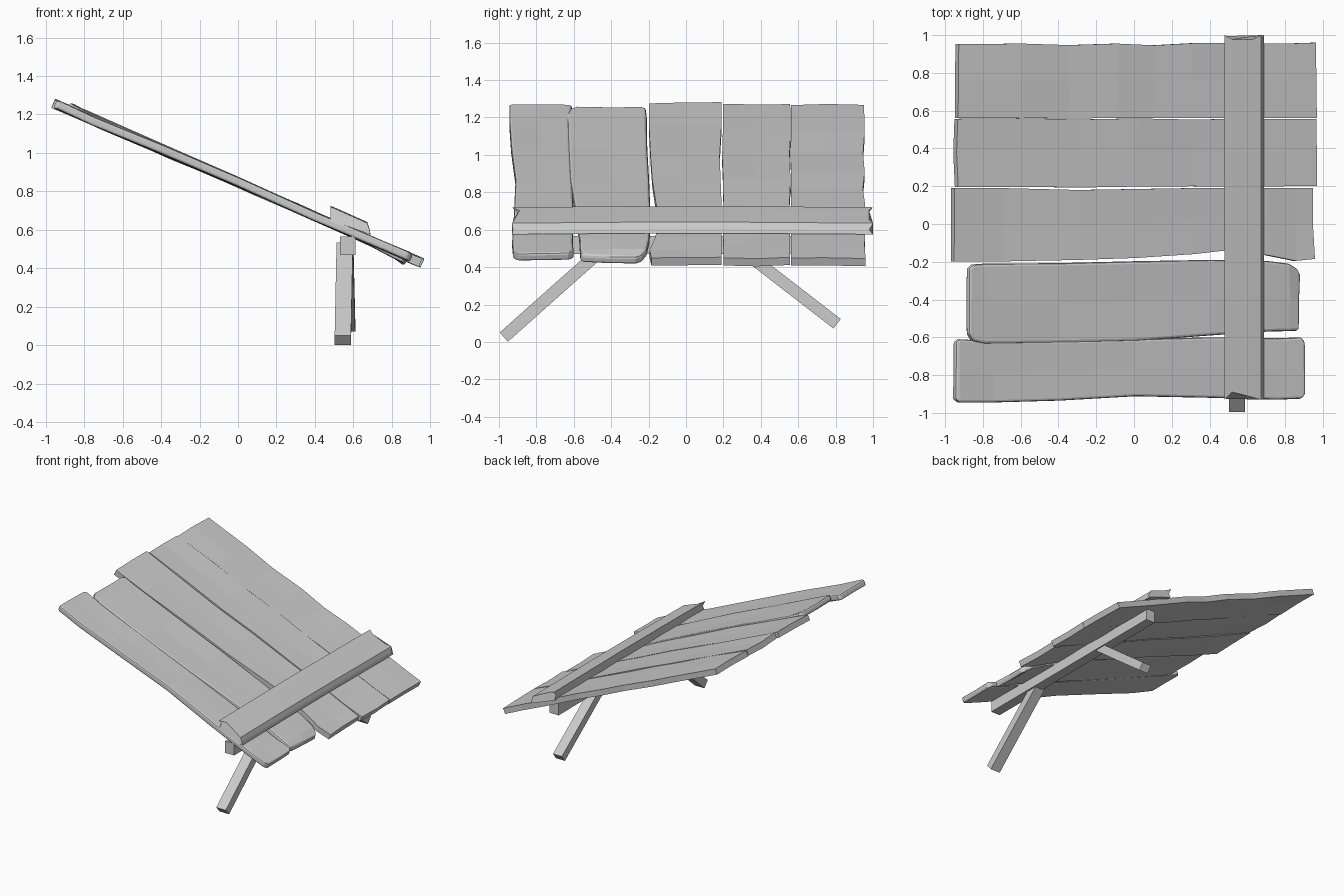
import bpy, bmesh, math, random
from mathutils import Vector, Matrix

if "Cube" in bpy.data.objects:
    bpy.data.objects.remove(bpy.data.objects["Cube"])

random.seed(4)
TILT = math.radians(23.4)
THICK = 0.045
# slope frame: local x runs down the slope, origin at the middle of the deck
DECK = Matrix.Translation((0, 0, 0.842)) @ Matrix.Rotation(TILT, 4, 'Y')


def loft(name, rings):
    """Closed solid through a row of rings with equal point counts."""
    bm = bmesh.new()
    vs = [[bm.verts.new(p) for p in r] for r in rings]
    n = len(vs[0])
    for a, b in zip(vs, vs[1:]):
        for i in range(n):
            j = (i + 1) % n
            bm.faces.new((a[i], a[j], b[j], b[i]))
    bm.faces.new(vs[0])
    bm.faces.new(vs[-1])
    bmesh.ops.recalc_face_normals(bm, faces=bm.faces)
    me = bpy.data.meshes.new(name)
    bm.to_mesh(me)
    bm.free()
    ob = bpy.data.objects.new(name, me)
    bpy.context.collection.objects.link(ob)
    return ob


def plank(name, stations, bevel=0):
    """stations: (x, y_low, y_high, lift) along the plank."""
    rings = []
    for i, (x, y0, y1, lift) in enumerate(stations):
        ring = []
        skew = 0.006 if i in (0, len(stations) - 1) else 0
        # three columns across, top and bottom
        cols = [(y, lift + random.uniform(-.004, .004), random.uniform(-skew, skew))
                for y in (y0, (y0 + y1) / 2, y1)]
        top = [(x / math.cos(TILT) + d, y, THICK / 2 + z) for y, z, d in cols]
        bot = [(x / math.cos(TILT) + d, y, -THICK / 2 + z) for y, z, d in cols]
        rings.append([DECK @ Vector(p) for p in top + bot[::-1]])
    ob = loft(name, rings)
    if bevel:
        m = ob.modifiers.new("worn_edges", 'BEVEL')
        m.width, m.segments, m.limit_method = bevel, 2, 'ANGLE'
        m.angle_limit = math.radians(40)
    return ob


def bar(name, a, b, wide, deep):
    """Square-ended bar from a to b; wide across x, deep in the yz plane."""
    a, b = Vector(a), Vector(b)
    d = (b - a).normalized()
    side = d.cross(Vector((1, 0, 0))).normalized() * deep / 2
    wx = Vector((wide / 2, 0, 0))
    return loft(name, [[p - wx - side, p + wx - side, p + wx + side, p - wx + side]
                       for p in (a, b)])


# Five worn deck planks
plank("deck_plank_1", [(-.948, -.93, -.625, 0), (-.93, -.945, -.61, 0),
                       (-.75, -.945, -.62, 0), (-.4, -.935, -.62, .003),
                       (0, -.912, -.61, .004), (.4, -.92, -.60, 0),
                       (.75, -.93, -.605, 0), (.88, -.925, -.60, .003),
                       (.90, -.90, -.63, .003)], .012)
plank("deck_plank_2", [(-.885, -.58, -.235, .014), (-.865, -.62, -.215, .014),
                       (-.8, -.635, -.21, .012), (-.4, -.63, -.207, .008),
                       (0, -.62, -.197, .006), (.4, -.59, -.19, .003),
                       (.7, -.57, -.195, -.004), (.82, -.567, -.21, -.012),
                       (.865, -.565, -.235, -.02), (.88, -.555, -.27, -.024)], .018)
plank("deck_plank_3", [(-.96, -.198, .19, 0), (-.7, -.198, .19, 0),
                       (-.3, -.19, .18, .004), (0, -.18, .185, .004),
                       (.3, -.16, .19, 0), (.48, -.14, .19, 0),
                       (.7, -.165, .19, 0), (.85, -.195, .19, -.004),
                       (.945, -.185, .19, -.006)])
plank("deck_plank_4", [(-.943, .197, .557, 0), (-.6, .197, .56, .002),
                       (-.3, .193, .553, 0), (0, .198, .559, .005),
                       (.3, .2, .553, .003), (.6, .198, .557, 0),
                       (.8, .2, .556, 0), (.96, .2, .557, 0)])
plank("deck_plank_5", [(-.94, .562, .952, 0), (-.6, .562, .955, .003),
                       (-.35, .558, .947, 0), (-.1, .562, .955, .003),
                       (.1, .56, .946, 0), (.3, .562, .957, .002),
                       (.6, .561, .958, 0), (.8, .561, .955, 0),
                       (.96, .562, .96, 0)])

# Cross board laid over the planks, with split ends: (x, z, y_start, y_end)
section = [(.48, .72, -.93, 1.0), (.52, .703, -.89, .978), (.63, .654, -.918, .978),
           (.672, .635, -.93, 1.0), (.684, .6, -.925, .98), (.688, .575, -.93, 1.0),
           (.48, .652, -.925, .995), (.48, .69, -.9, .975)]
loft("cross_board", [[(x, y0 + (y1 - y0) * t, z + .006 * math.sin(math.pi * t))
                      for x, z, y0, y1 in section] for t in (0, .3, .6, 1)])

# Beam under the planks and the two splayed legs
bar("support_beam", (.57, -.92, .518), (.57, .87, .518), .08, .095)
bar("left_leg", (.545, -.974, .026), (.555, -.43, .51), .085, .066)
bar("right_leg", (.57, .808, .097), (.56, .28, .505), .08, .064)
